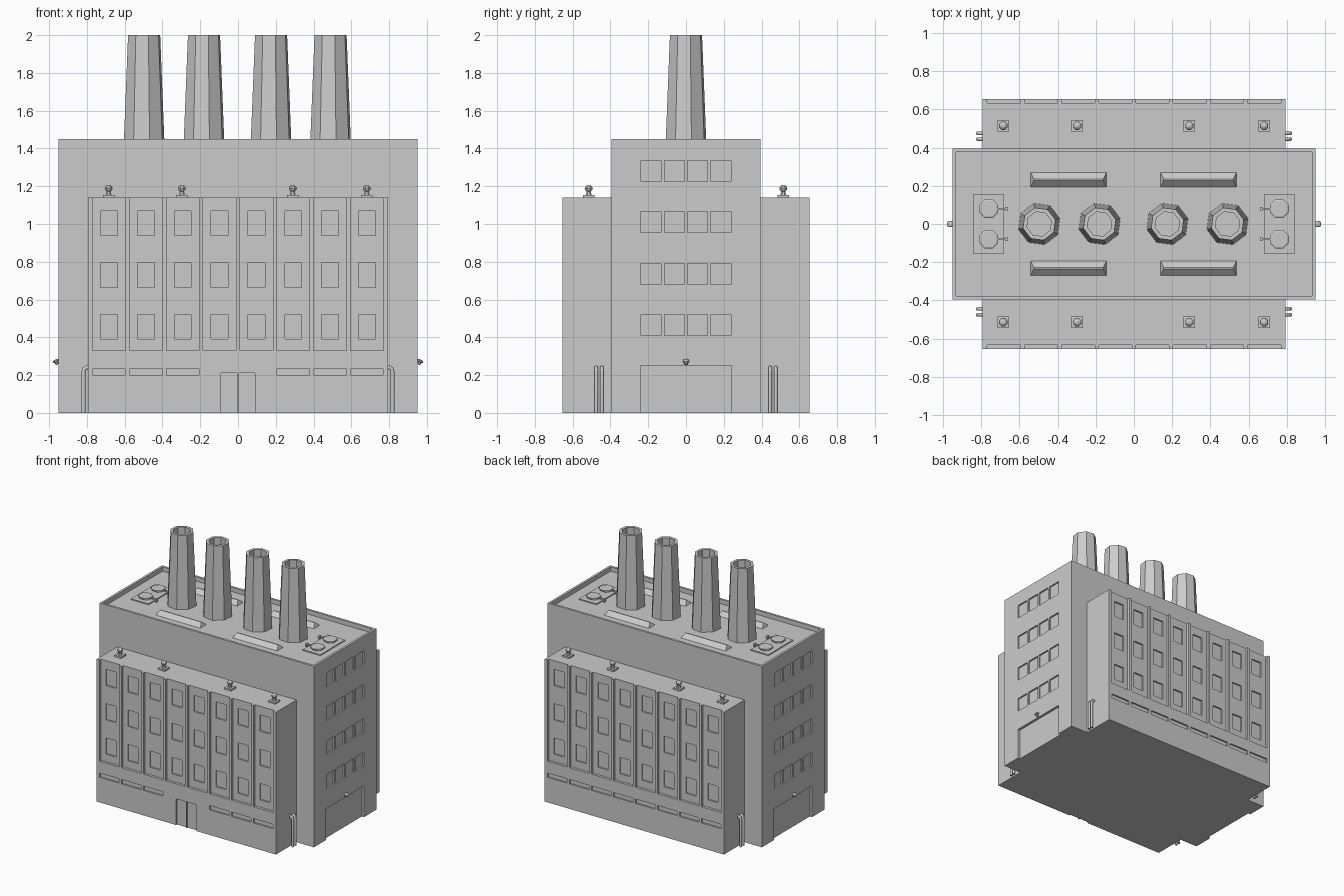
import bpy, bmesh
from math import radians, pi
from mathutils import Matrix, Vector

if "Cube" in bpy.data.objects:
    bpy.data.objects.remove(bpy.data.objects["Cube"])


def finish(name, bm):
    bmesh.ops.recalc_face_normals(bm, faces=bm.faces)
    me = bpy.data.meshes.new(name)
    bm.to_mesh(me)
    bm.free()
    ob = bpy.data.objects.new(name, me)
    bpy.context.collection.objects.link(ob)
    return ob


def add_box(bm, x0, x1, y0, y1, z0, z1):
    m = Matrix.Translation(((x0 + x1) / 2, (y0 + y1) / 2, (z0 + z1) / 2))
    s = Matrix.Diagonal((abs(x1 - x0), abs(y1 - y0), abs(z1 - z0), 1))
    return bmesh.ops.create_cube(bm, size=1, matrix=m @ s)["verts"]


def boxes(name, specs):
    bm = bmesh.new()
    for s in specs:
        add_box(bm, *s)
    return finish(name, bm)


def lathe(name, profile, loc, sides=8, turn=22.5, closed=False):
    """Turn (radius, z) points around a vertical axis, flat-faced."""
    bm = bmesh.new()
    rings = []
    for r, z in profile:
        ring = [bm.verts.new(Matrix.Rotation(radians(turn) + 2 * pi * i / sides, 3, 'Z') @ Vector((r, 0, z)))
                for i in range(sides)]
        rings.append(ring)
    for a, b in zip(rings, rings[1:]):
        for i in range(sides):
            j = (i + 1) % sides
            bm.faces.new((a[i], a[j], b[j], b[i]))
    bm.faces.new(rings[0])
    bm.faces.new(rings[-1])
    ob = finish(name, bm)
    ob.location = loc
    return ob


def carve(ob, specs):
    """Cut a set of separate boxes out of an object."""
    cutter = boxes("cutter", specs)
    cutter.hide_render = True
    mod = ob.modifiers.new("recess", 'BOOLEAN')
    mod.operation, mod.solver, mod.object = 'DIFFERENCE', 'EXACT', cutter
    bpy.context.view_layer.objects.active = ob
    bpy.ops.object.modifier_apply(modifier=mod.name)
    bpy.data.objects.remove(cutter)


# Main hall with sunken roof, end windows and loading doors
ROOF = 1.415
hall = boxes("main_hall", [(-0.95, 0.95, -0.395, 0.395, 0, 1.45)])
cuts = [(-0.932, 0.932, -0.377, 0.377, ROOF, 1.6)]
for s in (-1, 1):
    for z in (0.465, 0.735, 1.01, 1.28):
        for y in (-0.186, -0.062, 0.062, 0.186):
            cuts.append((s * 0.937, s * 1.0, y - 0.053, y + 0.053, z - 0.055, z + 0.055))
    cuts.append((s * 0.93, s * 1.0, -0.24, 0.24, -0.1, 0.25))
carve(hall, cuts)

# Side wings with eight open-topped bays, windows and low slots
BAYS = [(i - 3.5) * 0.195 for i in range(8)]
for s, side in ((-1, "front"), (1, "back")):
    wing = boxes(side + "_wing", [(-0.795, 0.795, s * 0.395, s * 0.655, 0, 1.14)])
    cuts = [(x - 0.087, x + 0.087, s * 0.635, s * 0.7, 0.33, 1.3) for x in BAYS]
    for i, x in enumerate(BAYS):
        if s > 0 or i not in (3, 4):
            cuts.append((x - 0.085, x + 0.085, s * 0.643, s * 0.7, 0.2, 0.235))
    if s < 0:
        cuts += [(-0.09, -0.004, -0.643, -0.7, -0.1, 0.21), (0.004, 0.09, -0.643, -0.7, -0.1, 0.21)]
    carve(wing, cuts)
    carve(wing, [(x - 0.045, x + 0.045, s * 0.623, s * 0.645, z - 0.065, z + 0.065)
                 for x in BAYS for z in (0.455, 0.73, 1.005)])

    # Wing roof vents
    for x in (-0.685, -0.297, 0.29, 0.682):
        boxes("vent_base", [(x - 0.03, x + 0.03, s * 0.515 - 0.03, s * 0.515 + 0.03, 1.14, 1.153)])
        lathe("vent_cap", [(0.017, 1.15), (0.012, 1.172), (0.02, 1.18), (0.023, 1.19),
                           (0.018, 1.2), (0.008, 1.206)], (x, s * 0.515, 0))

    # Bent pipes entering the wing ends
    for e in (-1, 1):
        for y in (0.445, 0.475):
            cu = bpy.data.curves.new("wall_pipe", 'CURVE')
            cu.dimensions = '3D'
            cu.bevel_depth, cu.bevel_resolution, cu.use_fill_caps = 0.011, 1, True
            path = [(0.818, 0), (0.818, 0.215), (0.814, 0.232), (0.805, 0.239), (0.785, 0.241)]
            sp = cu.splines.new('POLY')
            sp.points.add(len(path) - 1)
            for p, (x, z) in zip(sp.points, path):
                p.co = (e * x, s * y, z, 1)
            bpy.context.collection.objects.link(bpy.data.objects.new("wall_pipe", cu))

# Hollow eight-sided chimneys
for x in (-0.497, -0.18, 0.175, 0.49):
    lathe("chimney", [(0.112, ROOF), (0.088, 2.0), (0.066, 2.0), (0.066, 1.8)], (x, 0, 0), turn=15)

# Hipped skylights on the roof
for x in (-0.343, 0.338):
    for y in (-0.232, 0.232):
        bm = bmesh.new()
        for v in add_box(bm, x - 0.198, x + 0.198, y - 0.038, y + 0.038, ROOF, ROOF + 0.032):
            if v.co.z > ROOF + 0.01:
                v.co.y = y + (v.co.y - y) * 0.1
                v.co.x = x + (v.co.x - x) * 0.92
        finish("skylight", bm)

# Roof fan units with arms, and lamps over the loading doors
for s in (-1, 1):
    boxes("fan_platform", [(s * 0.684, s * 0.84, -0.157, 0.157, ROOF, ROOF + 0.008)])
    for y in (-0.08, 0.08):
        lathe("roof_fan", [(0.043, ROOF), (0.043, ROOF + 0.014), (0.053, ROOF + 0.016),
                           (0.053, ROOF + 0.026), (0.045, ROOF + 0.03)], (s * 0.762, y, 0))
        boxes("fan_arm", [(s * 0.67, s * 0.73, y - 0.005, y + 0.005, ROOF + 0.013, ROOF + 0.023),
                          (s * 0.66, s * 0.672, y - 0.01, y + 0.01, ROOF, ROOF + 0.025)])
    lamp = lathe("door_lamp", [(0.009, -0.012), (0.011, 0.002), (0.018, 0.004), (0.018, 0.012), (0.01, 0.016)],
                 (s * 0.961, 0, 0.267))
    lamp.rotation_euler = (0, s * radians(20), 0)
